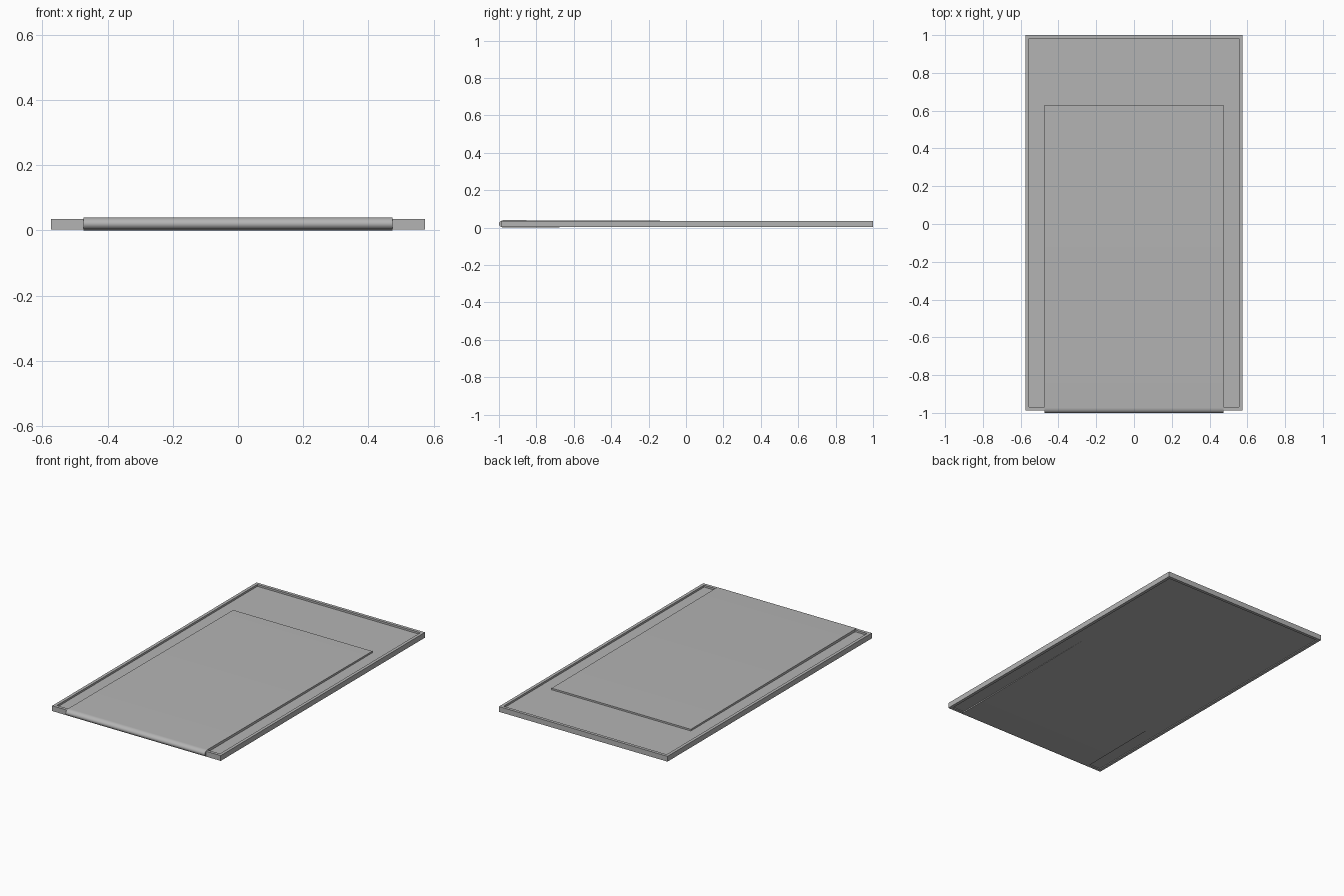
import bpy, bmesh, math

if "Cube" in bpy.data.objects:
    bpy.data.objects.remove(bpy.data.objects["Cube"])

# Mid-grey finish shared by all parts
grey = bpy.data.materials.new("mid_grey")
grey.diffuse_color = (0.456, 0.456, 0.456, 1)
grey.use_nodes = True
grey.node_tree.nodes["Principled BSDF"].inputs["Base Color"].default_value = grey.diffuse_color

def mesh_object(name, bm):
    bmesh.ops.recalc_face_normals(bm, faces=bm.faces[:])
    me = bpy.data.meshes.new(name)
    bm.to_mesh(me)
    bm.free()
    me.materials.append(grey)
    ob = bpy.data.objects.new(name, me)
    bpy.context.collection.objects.link(ob)
    return ob

def rect(bm, x, y0, y1, z):
    return [bm.verts.new(p) for p in ((-x, y0, z), (x, y0, z), (x, y1, z), (-x, y1, z))]

def bridge(bm, a, b):
    for i in range(4):
        j = (i + 1) % 4
        bm.faces.new((a[i], a[j], b[j], b[i]))

# Rim: rectangular ring with a flat-sided section
Y0, Y1, X, W = -0.988, 1.0, 0.574, 0.019
bm = bmesh.new()
rings = [rect(bm, X - d, Y0 + d, Y1 - d, z)
         for d, z in ((0, 0.003), (0, 0.0355), (W, 0.0355), (W, 0.003))]
for a, b in zip(rings, rings[1:] + rings[:1]):
    bridge(bm, a, b)
mesh_object("tray_rim", bm)

# Panel: thin board recessed inside the rim
bm = bmesh.new()
lo = rect(bm, X - W, Y0 + W, Y1 - W, 0.008)
hi = rect(bm, X - W, Y0 + W, Y1 - W, 0.024)
bm.faces.new(lo)
bm.faces.new(hi)
bridge(bm, lo, hi)
mesh_object("panel", bm)

# Flap: slightly tapered sheet with a rounded front lip wrapping the rim
R, N, XF = 0.02, 16, 0.474
profile = [(0.63, 0.006), (0.63, 0.034)]
for k in range(N + 1):
    a = math.pi / 2 + math.pi * k / N
    profile.append((-0.972 + 0.028 * math.cos(a), R + R * math.sin(a)))
bm = bmesh.new()
left, right = [[bm.verts.new((x, y, z)) for y, z in profile] for x in (-XF, XF)]
bm.faces.new(left)
bm.faces.new(right)
for i in range(len(profile)):
    bm.faces.new((left[i - 1], left[i], right[i], right[i - 1]))
# underside sinks into the panel towards the back
for side in (left, right):
    side[0].co.z = 0.0115
flap = mesh_object("front_flap", bm)
bpy.context.view_layer.objects.active = flap
flap.select_set(True)
bpy.ops.object.shade_smooth_by_angle(angle=math.radians(30))
